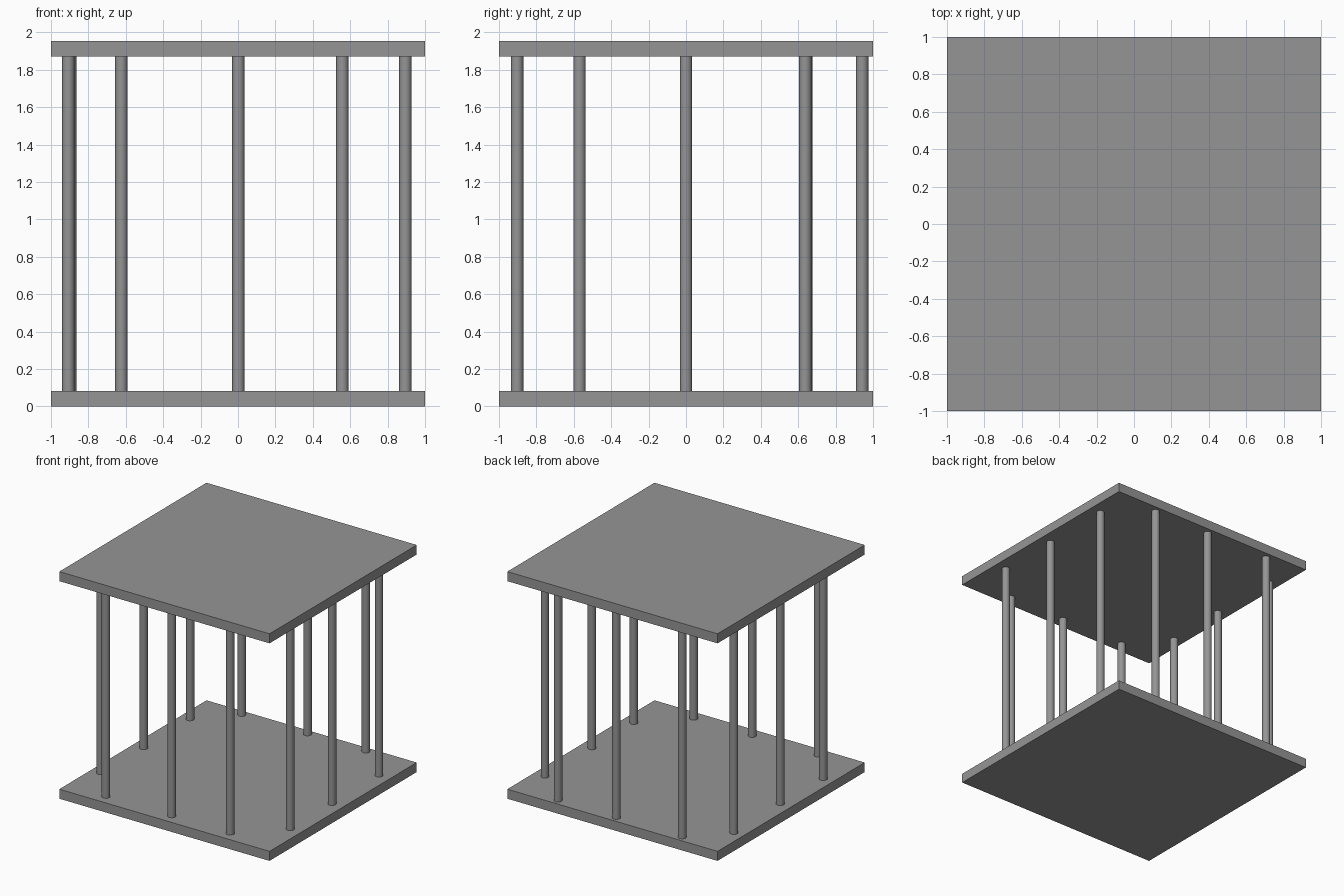
import bpy
import math

if "Cube" in bpy.data.objects:
    bpy.data.objects.remove(bpy.data.objects["Cube"])

PLATE = 0.082
TOP = 1.953
RADIUS = 0.033

# Dark grey for every part
grey = bpy.data.materials.new("dark_grey")
grey.diffuse_color = (0.3, 0.3, 0.3, 1)
grey.use_nodes = True
grey.node_tree.nodes["Principled BSDF"].inputs["Base Color"].default_value = grey.diffuse_color


def plate(name, z0):
    bpy.ops.mesh.primitive_cube_add(size=1, location=(0, 0, z0 + PLATE / 2))
    ob = bpy.context.object
    ob.name = name
    ob.scale = (2, 2, PLATE)
    bpy.ops.object.transform_apply(location=False, rotation=False, scale=True)
    ob.data.materials.append(grey)


def column(name, x, y):
    bpy.ops.mesh.primitive_cylinder_add(
        vertices=32, radius=RADIUS, depth=TOP - 2 * PLATE, location=(x, y, TOP / 2))
    ob = bpy.context.object
    ob.name = name
    ob.data.materials.append(grey)
    bpy.ops.object.shade_smooth_by_angle(angle=math.radians(40))


# Base and roof slabs
plate("base_slab", 0)
plate("roof_slab", TOP - PLATE)

# Three columns along each side, slightly irregular in spacing
sides = {
    "front": [(x, -0.903) for x in (-0.624, 0.002, 0.558)],
    "back": [(x, 0.942) for x in (-0.624, 0.002, 0.558)],
    "left": [(-0.907, -0.569), (-0.897, 0), (-0.907, 0.644)],
    "right": [(0.895, y) for y in (-0.569, 0, 0.638)],
}
for side, spots in sides.items():
    for i, (x, y) in enumerate(spots, 1):
        column(f"{side}_column_{i}", x, y)
